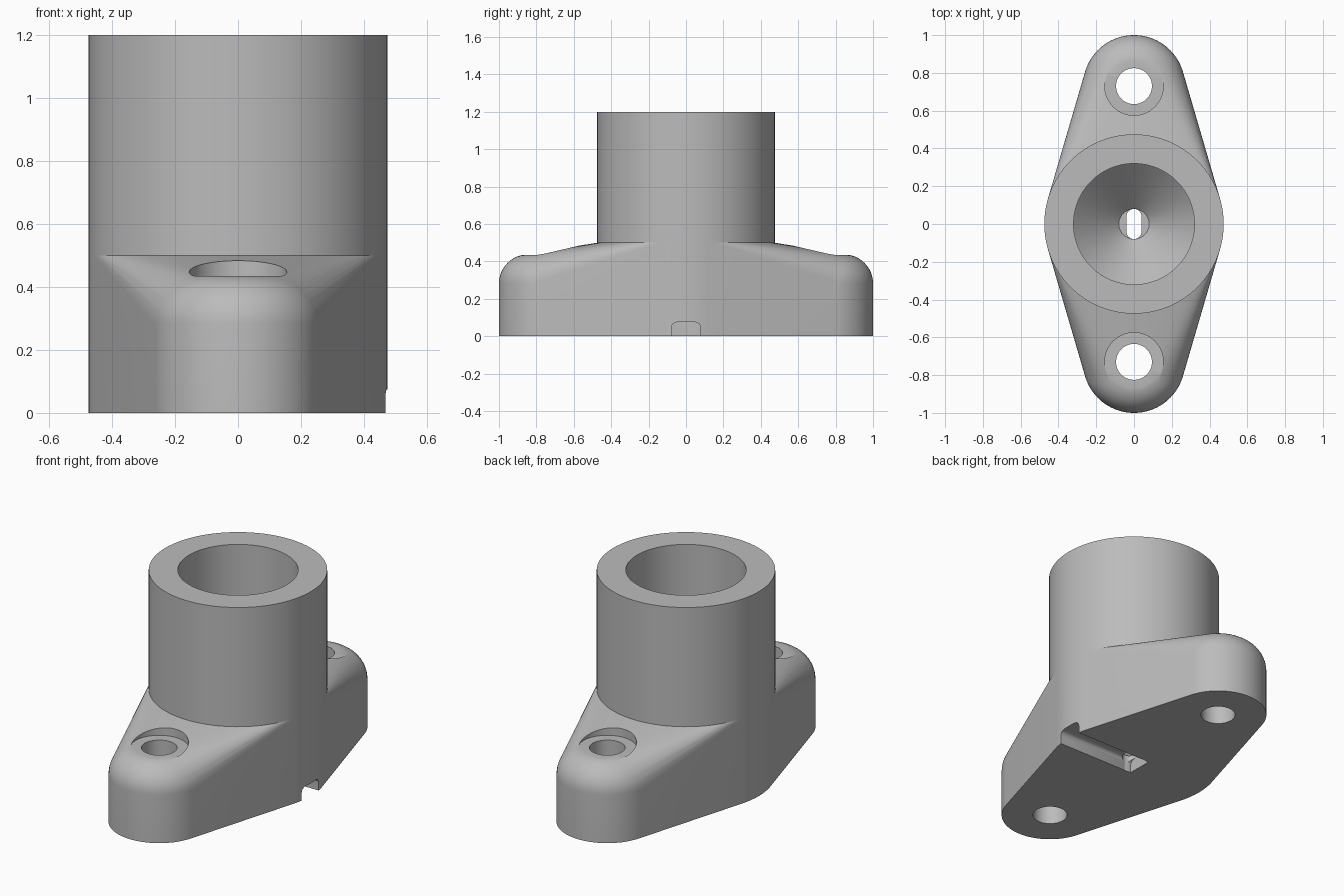
import bpy, bmesh, math
from mathutils import Vector

if "Cube" in bpy.data.objects:
    bpy.data.objects.remove(bpy.data.objects["Cube"], do_unlink=True)

SEG = 96
BARREL_R, BARREL_TOP, SHOULDER = 0.475, 1.2, 0.5
EAR_R, EAR_Y, EAR_TOP, FILLET = 0.27, 0.73, 0.437, 0.155

grey = bpy.data.materials.new("plain grey")
grey.use_nodes = True
COLOUR = (0.5, 0.5, 0.5, 1)
grey.diffuse_color = COLOUR
grey.node_tree.nodes["Principled BSDF"].inputs["Base Color"].default_value = COLOUR


def make_object(name, bm):
    bmesh.ops.recalc_face_normals(bm, faces=bm.faces)
    mesh = bpy.data.meshes.new(name)
    bm.to_mesh(mesh)
    bm.free()
    mesh.materials.append(grey)
    ob = bpy.data.objects.new(name, mesh)
    bpy.context.collection.objects.link(ob)
    return ob


def ring(r, z, y=0):
    return [Vector((r * math.cos(a), y + r * math.sin(a), z))
            for a in (2 * math.pi * i / SEG for i in range(SEG))]


def lathe(name, profile, y=0):
    """Closed solid from (radius, height) steps, bottom to top."""
    bm = bmesh.new()
    rings = [[bm.verts.new(p) for p in ring(r, z, y)] for r, z in profile]
    for low, high in zip(rings, rings[1:]):
        for i in range(SEG):
            j = (i + 1) % SEG
            bm.faces.new((low[i], low[j], high[j], high[i]))
    bm.faces.new(rings[0])
    bm.faces.new(rings[-1])
    return make_object(name, bm)


def prism(name, outline, sweep):
    """Extrude a closed outline along a vector."""
    bm = bmesh.new()
    face = bm.faces.new([bm.verts.new(p) for p in outline])
    new = bmesh.ops.extrude_face_region(bm, geom=[face], use_keep_orig=True)["geom"]
    bmesh.ops.translate(bm, vec=sweep,
                        verts=[v for v in new if isinstance(v, bmesh.types.BMVert)])
    return make_object(name, bm)


# Flange: hull of the central disc and two rounded ears
bm = bmesh.new()
points = ring(BARREL_R, 0) + ring(BARREL_R, SHOULDER)
for side in (-1, 1):
    points += ring(EAR_R, 0, side * EAR_Y)
    for k in range(13):
        a = math.pi / 2 * k / 12
        points += ring(EAR_R - FILLET * (1 - math.cos(a)),
                       EAR_TOP - FILLET * (1 - math.sin(a)), side * EAR_Y)
for p in points:
    bm.verts.new(p)
hull = bmesh.ops.convex_hull(bm, input=bm.verts)
unused = {g for g in hull["geom_interior"] + hull["geom_unused"]
          if isinstance(g, bmesh.types.BMVert)}
bmesh.ops.delete(bm, geom=list(unused), context='VERTS')
bmesh.ops.dissolve_limit(bm, angle_limit=0.002, verts=bm.verts, edges=bm.edges)

# Barrel: raise the flat shoulder disc
top = [f for f in bm.faces if all(v.co.z > SHOULDER - 0.001 for v in f.verts)]
new = bmesh.ops.extrude_face_region(bm, geom=top)["geom"]
bmesh.ops.translate(bm, vec=(0, 0, BARREL_TOP - SHOULDER),
                    verts=[v for v in new if isinstance(v, bmesh.types.BMVert)])
body = make_object("flanged_socket", bm)

# Socket bore with funnel floor, and the two counterbored bolt holes
cutters = [lathe("bore_cutter", [(0.08, 0.1), (0.32, 0.34), (0.32, 1.3)])]
for side in (-1, 1):
    cutters.append(lathe("bolt_hole_cutter",
                         [(0.095, -0.1), (0.095, 0.435), (0.155, 0.435), (0.155, 0.7)],
                         side * EAR_Y))

# Wire slot through the funnel floor
slot = []
for side in (1, -1):
    for k in range(13):
        a = math.pi * k / 12
        slot.append((side * 0.04 * math.cos(a), side * (0.04 + 0.04 * math.sin(a)), -0.1))
cutters.append(prism("slot_cutter", slot, (0, 0, 0.3)))

# Wire groove under the base, leaving on the left side
W, H, R = 0.078, 0.075, 0.03
groove = [(-0.04, -W, -0.1), (-0.04, W, -0.1)]
for side in (1, -1):
    arc = [math.pi / 2 * k / 6 for k in range(7)]
    for a in arc[::side]:
        groove.append((-0.04, side * (W - R + R * math.cos(a)), H - R + R * math.sin(a)))
cutters.append(prism("groove_cutter", groove, (0.7, 0, 0)))

bpy.ops.object.select_all(action='DESELECT')
bpy.context.view_layer.objects.active = body
body.select_set(True)
for cutter in cutters:
    cutter.hide_render = True
    mod = body.modifiers.new("cut", 'BOOLEAN')
    mod.operation, mod.solver, mod.object = 'DIFFERENCE', 'EXACT', cutter
    bpy.ops.object.modifier_apply(modifier=mod.name)
    bpy.data.objects.remove(cutter, do_unlink=True)

bpy.ops.object.shade_smooth_by_angle(angle=math.radians(30))
